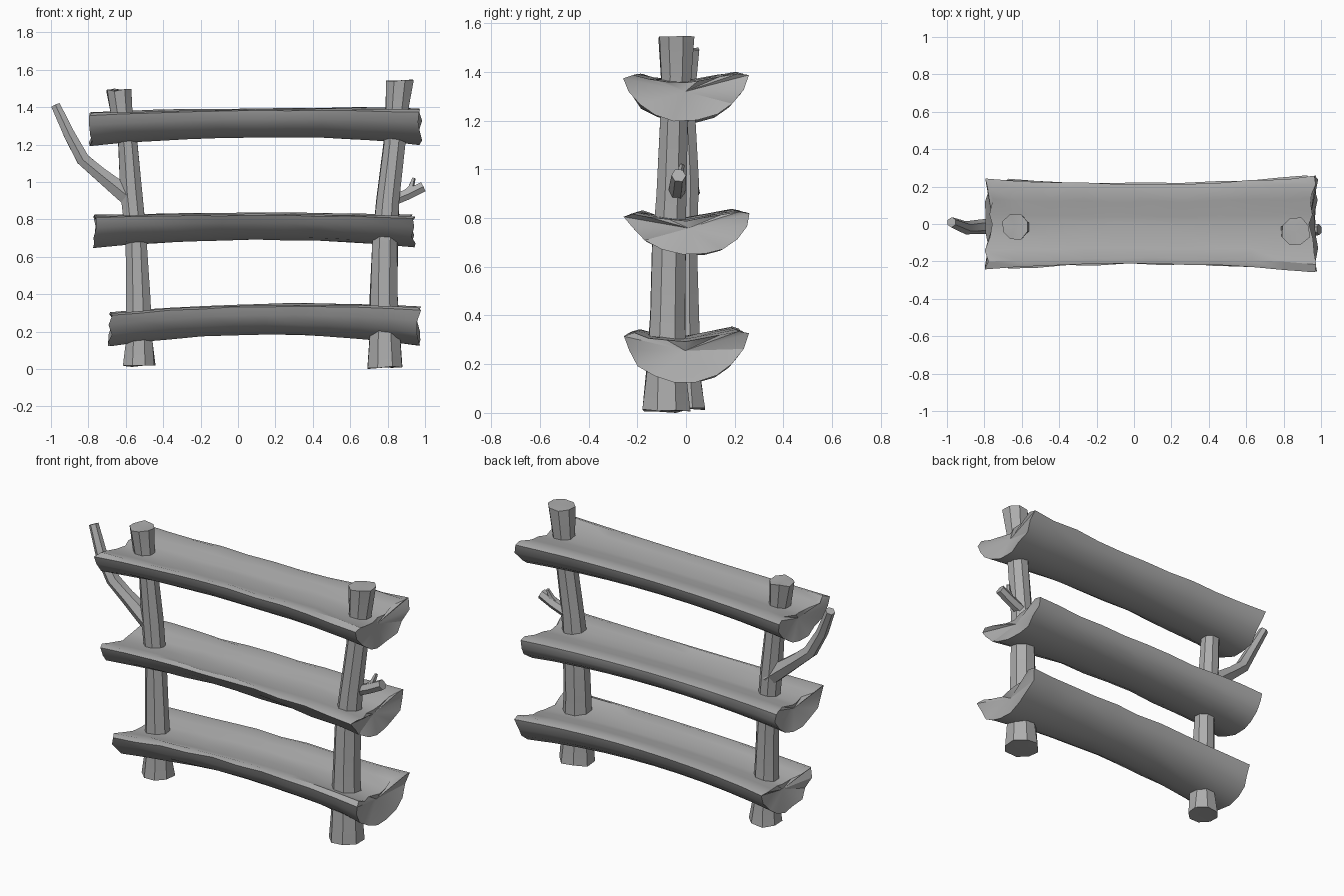
import bpy
import bmesh
import math
import random
from mathutils import Vector

random.seed(4)
if "Cube" in bpy.data.objects:
    bpy.data.objects.remove(bpy.data.objects["Cube"], do_unlink=True)

wood = bpy.data.materials.new("grey wood")
wood.use_nodes = True
grey = (0.42, 0.42, 0.42, 1)
wood.diffuse_color = grey
shader = wood.node_tree.nodes["Principled BSDF"]
shader.inputs["Base Color"].default_value = grey
shader.inputs["Roughness"].default_value = 0.9


def loft(name, rings, recess=0.0):
    """Skin a row of closed rings, with a fanned cap at each end."""
    bm = bmesh.new()
    rows = [[bm.verts.new(p) for p in ring] for ring in rings]
    n = len(rows[0])
    for a, b in zip(rows, rows[1:]):
        for i in range(n):
            j = (i + 1) % n
            bm.faces.new((a[i], a[j], b[j], b[i]))
    for row, inner in ((rows[0], rows[1]), (rows[-1], rows[-2])):
        centre = sum((v.co for v in row), Vector()) / n
        inside = sum((v.co for v in inner), Vector()) / n
        hub = bm.verts.new(centre + (inside - centre).normalized() * recess)
        for i in range(n):
            bm.faces.new((row[i], row[(i + 1) % n], hub))
    bmesh.ops.recalc_face_normals(bm, faces=bm.faces)
    mesh = bpy.data.meshes.new(name)
    bm.to_mesh(mesh)
    bm.free()
    mesh.materials.append(wood)
    obj = bpy.data.objects.new(name, mesh)
    bpy.context.collection.objects.link(obj)
    bpy.ops.object.select_all(action="DESELECT")
    obj.select_set(True)
    bpy.context.view_layer.objects.active = obj
    bpy.ops.object.shade_smooth_by_angle(angle=math.radians(32))
    return obj


def bend(values, t):
    """Smooth curve through a start, middle and end value."""
    a, m, b = values
    return a * (1 - t) * (1 - 2 * t) + 4 * m * t * (1 - t) + b * t * (2 * t - 1)


# Half-log section: across -1..1, height 0 (belly) to 1 (top)
SECTION = [(-1, .9), (-.92, .62), (-.75, .33), (-.5, .12), (-.18, 0), (.18, .01),
           (.5, .13), (.75, .36), (.93, .65), (1, .95), (.85, 1), (.55, .93),
           (.2, .84), (0, .8), (-.3, .83), (-.6, .87), (-.85, .96)]


def shelf(name, start, end, top, belly, skew):
    steps = 10
    rings = []
    for s in range(steps + 1):
        t = s / steps
        half = bend((.24, .215, .255), t)
        high, low = bend(top, t), bend(belly, t)
        at_end = s in (0, steps)
        inward = 1 if s == 0 else -1
        ring = []
        for u, v in SECTION:
            x = start + (end - start) * t
            wobble = random.uniform(-.005, .005)
            if at_end:
                # Ragged sawn ends, notched in the top
                x += inward * random.uniform(0, .025)
                if v > .75 and abs(u) < .6:
                    x += inward * .025
            y = u * half + skew * (1 - v) + wobble
            ring.append((x, y, low + (high - low) * v + wobble * .6))
        rings.append(ring)
    return loft(name, rings, .03)


shelf("top_shelf", -.8, .985, (1.375, 1.395, 1.395), (1.19, 1.24, 1.2), 0)
shelf("middle_shelf", -.78, .95, (.825, .835, .825), (.645, .69, .65), .03)
shelf("bottom_shelf", -.695, .98, (.305, .35, .335), (.12, .185, .125), -.005)


def limb(name, path, sides, rough=.05, upright=False):
    """Tapered round limb through (x, y, z, radius) points."""
    points = [Vector(p[:3]) for p in path]
    rings = []
    for k, (p, stop) in enumerate(zip(points, path)):
        way = points[min(k + 1, len(path) - 1)] - points[max(k - 1, 0)]
        way = Vector((0, 0, 1)) if upright else way.normalized()
        side = way.cross(Vector((0, 1, 0))).normalized()
        up = side.cross(way)
        ring = []
        for i in range(sides):
            a = math.tau * (i + .5) / sides
            r = stop[3] * random.uniform(1 - rough, 1 + rough)
            ring.append(p + side * math.cos(a) * r + up * math.sin(a) * r)
        if upright and k in (0, len(path) - 1):
            for v in ring:
                v.z += random.uniform(0, .015) * (1 if k == 0 else -1)
        rings.append(ring)
    return loft(name, rings)


# Posts, flared at the foot and leaning outwards
limb("right_post", [(-.53, -.01, .01, .092), (-.53, -.01, .14, .078),
                    (-.535, -.01, .4, .068), (-.545, -.01, .7, .06),
                    (-.57, -.005, .95, .062), (-.588, -.015, 1.2, .056),
                    (-.62, -.015, 1.36, .062), (-.635, -.015, 1.5, .073)],
     8, upright=True)
limb("left_post", [(.785, -.08, 0, .104), (.785, -.08, .16, .088),
                   (.78, -.075, .4, .08), (.785, -.07, .68, .073),
                   (.8, -.06, .9, .064), (.835, -.05, 1.2, .062),
                   (.85, -.04, 1.38, .066), (.865, -.04, 1.55, .078)],
     8, upright=True)

# Branches growing from the posts
limb("long_branch", [(-.56, 0, .9, .055), (-.64, -.005, .965, .05),
                     (-.74, -.01, 1.045, .042), (-.83, -.015, 1.12, .04),
                     (-.9, -.02, 1.25, .034), (-.975, .01, 1.41, .028)], 6)
limb("short_branch", [(.82, -.04, .9, .035), (.91, -.035, .935, .033),
                      (.99, -.03, .975, .03)], 6)
limb("twig", [(.88, -.04, .925, .022), (.925, -.03, .97, .018),
              (.94, -.015, 1.02, .01)], 5)
